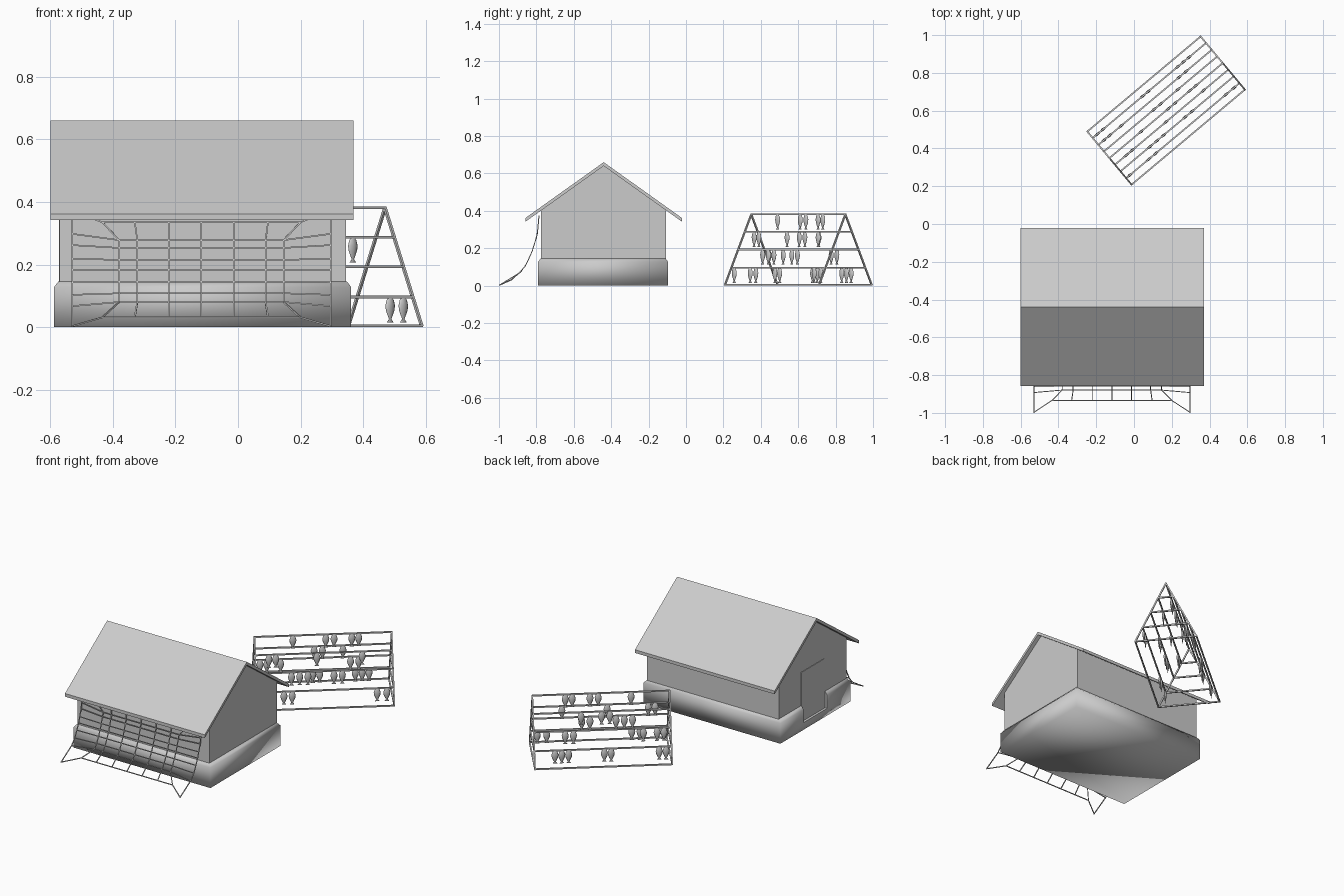
import bpy, bmesh, math
from mathutils import Vector, Matrix

if "Cube" in bpy.data.objects:
    bpy.data.objects.remove(bpy.data.objects["Cube"])


def make(name, verts, faces):
    me = bpy.data.meshes.new(name)
    me.from_pydata([tuple(v) for v in verts], [], faces)
    bm = bmesh.new()
    bm.from_mesh(me)
    bmesh.ops.recalc_face_normals(bm, faces=bm.faces)
    bm.to_mesh(me)
    bm.free()
    ob = bpy.data.objects.new(name, me)
    bpy.context.collection.objects.link(ob)
    return ob


def loft(name, rings):
    n = len(rings[0])
    verts = [v for r in rings for v in r]
    faces = [(k*n+i, k*n+(i+1) % n, (k+1)*n+(i+1) % n, (k+1)*n+i)
             for k in range(len(rings)-1) for i in range(n)]
    faces += [tuple(range(n)), tuple(range((len(rings)-1)*n, len(rings)*n))]
    return make(name, verts, faces)


def prism_x(name, x0, x1, profile):
    return loft(name, [[(x, y, z) for y, z in profile] for x in (x0, x1)])


def bars(name, segments, r, turn=math.pi/4):
    # square bars between pairs of points, joined in one mesh
    verts, faces = [], []
    for a, b in segments:
        a, b = Vector(a), Vector(b)
        d = (b - a).normalized()
        ref = Vector((1, 0, 0)) if abs(d.z) > 0.98 else Vector((0, 0, 1))
        u = d.cross(ref).normalized()
        v = d.cross(u)
        s = len(verts)
        for p in (a - d*r*0.5, b + d*r*0.5):
            for i in range(4):
                t = turn + i*math.pi/2
                verts.append(p + (u*math.cos(t) + v*math.sin(t))*r*1.414)
        faces += [(s+i, s+(i+1) % 4, s+4+(i+1) % 4, s+4+i) for i in range(4)]
        faces += [(s, s+1, s+2, s+3), (s+4, s+5, s+6, s+7)]
    return make(name, verts, faces)


# House: walls with gables, and roof
YR = -0.44
prism_x("walls", -0.57, 0.345, [(-0.776, 0.1), (-0.108, 0.1), (-0.108, 0.405),
                                (YR, 0.645), (-0.776, 0.405)])
prism_x("roof", -0.6, 0.37, [(-0.858, 0.342), (-0.858, 0.362), (YR, 0.66), (-0.022, 0.362),
                             (-0.022, 0.342), (YR, 0.64)])


# Stone base with chamfered top, notched for the door
def rect(inset, z):
    x0, x1, y0, y1 = -0.588+inset, 0.362-inset, -0.79+inset, -0.096-inset
    return [(x0, y0, z), (x1, y0, z), (x1, y1, z), (x0, y1, z)]


base = loft("stone_base", [rect(0, 0), rect(0, 0.128), rect(0.014, 0.146)])
cutter = prism_x("door_cutter", -0.7, -0.57, [(-0.56, 0.045), (-0.325, 0.045),
                                              (-0.325, 0.355), (-0.56, 0.355)])
cutter.hide_render = True
cutter.hide_viewport = True
for p in base.data.polygons:
    p.use_smooth = True
mod = base.modifiers.new("notch", 'BOOLEAN')
mod.object = cutter
mod.solver = 'EXACT'
prism_x("door", -0.573, -0.56, [(-0.558, 0.045), (-0.327, 0.045),
                                (-0.327, 0.355), (-0.558, 0.355)])

# Fishing net draped from the eave
CURVE = [(0.0, -0.997), (0.032, -0.925), (0.09, -0.866), (0.17, -0.826),
         (0.27, -0.795), (0.37, -0.786)]
CX = -0.117


def net_y(z):
    for (z0, y0), (z1, y1) in zip(CURVE, CURVE[1:]):
        if z <= z1:
            return y0 + (y1-y0)*(z-z0)/(z1-z0)
    return CURVE[-1][1]


def np(x, z):
    return Vector((CX + x, net_y(z), z + 0.003))


rows = [0.077, 0.105, 0.142, 0.18, 0.212, 0.25, 0.275]
edge = [0.064, 0.100, 0.141, 0.18, 0.215, 0.259, 0.295]
cols = [0, 0.104, 0.205, 0.263]
flare = [0, 0.104, 0.213, 0.317]
net = []


def strand(pts):
    net.extend(zip(pts, pts[1:]))


for s in (-1, 1):
    for c, f in zip(cols, flare):
        if c == 0 and s == 1:
            continue
        strand([np(s*f, 0.028)] + [np(s*c, z) for z in rows] + [np(s*f, 0.332)])
    strand([np(s*0.413, 0), np(s*0.317, 0.028)])
    strand([np(s*0.317, 0.332), np(s*0.413, 0.37)])
    strand([np(s*0.413, z) for z in [0] + edge + [0.37]])
for z, e in zip(rows, edge):
    strand([np(-0.413, e), np(-0.263, z), np(0.263, z), np(0.413, e)])
for z in (0.028, 0.332):
    strand([np(-0.317, z), np(0.317, z)])
bars("fishing_net", net, 0.0024)

# A-frame drying rack
ALONG = Vector((0.60, 0.503, 0))
SIDE = Vector((0.64, -0.768, 0))
START = Vector((-0.13, 0.349, 0))
TOP = 0.381
LEVELS = [0.004, 0.096, 0.193, 0.287]


def rp(t, s, z):
    return START + ALONG*t + SIDE*(s*0.185*(1 - z/TOP)) + Vector((0, 0, z))


seg = [(rp(0, 0, TOP), rp(1, 0, TOP))]
for z in LEVELS:
    seg += [(rp(0, s, z), rp(1, s, z)) for s in (-1, 1)]
    seg += [(rp(t, -1, z), rp(t, 1, z)) for t in (0, 1)]
for t in (0, 1):
    seg += [(rp(t, s, 0.004), rp(t, 0, TOP)) for s in (-1, 1)]
bars("drying_rack", seg, 0.0042)

# Dried fish hanging from the rails: (height, side, places along)
HUNG = [(TOP, 0, (0.28, 0.52, 0.58, 0.71, 0.76)),
        (0.287, 1, (0.10, 0.15, 0.45, 0.78)),
        (0.287, -1, (0.44, 0.50, 0.65)),
        (0.193, 1, (0.26, 0.32, 0.38, 0.57, 0.63)),
        (0.193, -1, (0.05, 0.10, 0.20, 0.71, 0.77)),
        (0.096, 1, (0.03, 0.20, 0.26, 0.88, 0.95)),
        (0.096, -1, (0.04, 0.09, 0.44, 0.49, 0.75, 0.80, 0.85))]
# half width, half thickness, drop
FISH = [(0.007, 0.003, 0), (0.015, 0.006, -0.01), (0.02, 0.0075, -0.027), (0.018, 0.007, -0.042),
        (0.011, 0.0045, -0.058), (0.005, 0.0025, -0.07), (0.014, 0.001, -0.081)]
turn = Matrix.Rotation(math.atan2(ALONG.y, ALONG.x), 4, 'Z')
rings = [[turn @ Vector((w*math.cos(i*math.pi/4), d*math.sin(i*math.pi/4), z))
          for i in range(8)] for w, d, z in FISH]
first = None
for z, s, places in HUNG:
    for t in places:
        if first is None:
            first = ob = loft("dried_fish", rings)
            for p in ob.data.polygons:
                p.use_smooth = len(p.vertices) == 4
        else:
            ob = bpy.data.objects.new("dried_fish", first.data)
            bpy.context.collection.objects.link(ob)
        ob.location = rp(t, s, z)
